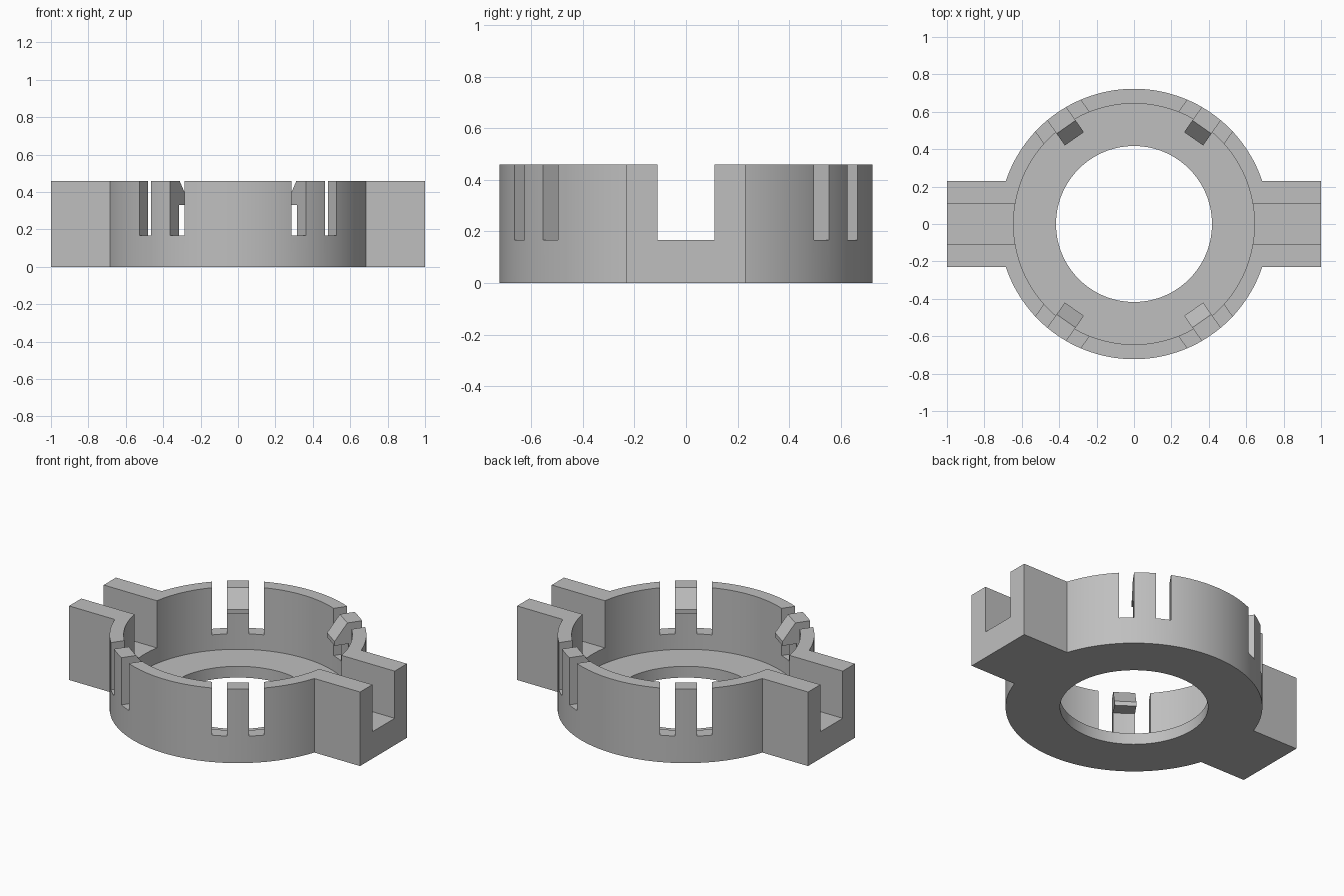
import bpy, bmesh
from math import radians
from mathutils import Matrix

cube = bpy.data.objects.get("Cube")
if cube:
    bpy.data.objects.remove(cube, do_unlink=True)

HEIGHT, SLOT_Z = 0.46, 0.167
OUTER_R, INNER_R, HOLE_R = 0.723, 0.644, 0.417
CLIP_ANGLES = (55, 125, 235, 305)

grey = bpy.data.materials.new("grey_plastic")
grey.use_nodes = True
colour = (0.52, 0.52, 0.52, 1)
grey.diffuse_color = colour
grey.node_tree.nodes["Principled BSDF"].inputs["Base Color"].default_value = colour


def finish(name, bm):
    bmesh.ops.recalc_face_normals(bm, faces=bm.faces)
    mesh = bpy.data.meshes.new(name)
    bm.to_mesh(mesh)
    bm.free()
    mesh.materials.append(grey)
    obj = bpy.data.objects.new(name, mesh)
    bpy.context.collection.objects.link(obj)
    return obj


def box(name, x0, x1, y0, y1, z0, z1, angle=0):
    bm = bmesh.new()
    bmesh.ops.create_cube(bm, size=1)
    place = (Matrix.Rotation(radians(angle), 4, 'Z')
             @ Matrix.Translation(((x0 + x1) / 2, (y0 + y1) / 2, (z0 + z1) / 2))
             @ Matrix.Diagonal((x1 - x0, y1 - y0, z1 - z0, 1)))
    bm.transform(place)
    return finish(name, bm)


def cylinder(name, radius, z0, z1):
    bm = bmesh.new()
    bmesh.ops.create_cone(bm, cap_ends=True, segments=128, radius1=radius,
                          radius2=radius, depth=z1 - z0,
                          matrix=Matrix.Translation((0, 0, (z0 + z1) / 2)))
    return finish(name, bm)


def combine(target, tool, operation):
    mod = target.modifiers.new(operation, 'BOOLEAN')
    mod.operation, mod.solver, mod.object = operation, 'EXACT', tool
    bpy.context.view_layer.objects.active = target
    bpy.ops.object.modifier_apply(modifier=mod.name)
    bpy.data.objects.remove(tool, do_unlink=True)


# Round cup with two side arms
body = cylinder("ring_body", OUTER_R, 0, HEIGHT)
combine(body, box("arms", -1, 1, -0.23, 0.23, 0, HEIGHT), 'UNION')

# Cup recess, centre hole and channel through both arms
combine(body, cylinder("recess", INNER_R, 0.07, 1), 'DIFFERENCE')
combine(body, cylinder("hole", HOLE_R, -1, 1), 'DIFFERENCE')
combine(body, box("channel", -2, 2, -0.11, 0.11, SLOT_Z, 1), 'DIFFERENCE')

# A slot on each side of every spring clip
for angle in CLIP_ANGLES:
    for y0, y1 in ((0.062, 0.147), (-0.147, -0.062)):
        combine(body, box("slot", 0.5, 0.9, y0, y1, SLOT_Z, 1, angle), 'DIFFERENCE')

bpy.ops.object.select_all(action='DESELECT')
body.select_set(True)
bpy.context.view_layer.objects.active = body
bpy.ops.object.shade_smooth_by_angle(angle=radians(30))

# Hooks at the top of the clips: sloped lead-in, short nose, flat underside
profile = ((0.66, 0.33), (0.556, 0.33), (0.556, 0.357), (0.633, HEIGHT), (0.66, HEIGHT))
for i, angle in enumerate(CLIP_ANGLES):
    bm = bmesh.new()
    face = bm.faces.new([bm.verts.new((r, -0.062, z)) for r, z in profile])
    side = bmesh.ops.extrude_face_region(bm, geom=[face])["geom"]
    bmesh.ops.translate(bm, vec=(0, 0.124, 0),
                        verts=[v for v in side if isinstance(v, bmesh.types.BMVert)])
    hook = finish(f"clip_hook_{i + 1}", bm)
    hook.rotation_euler.z = radians(angle)
